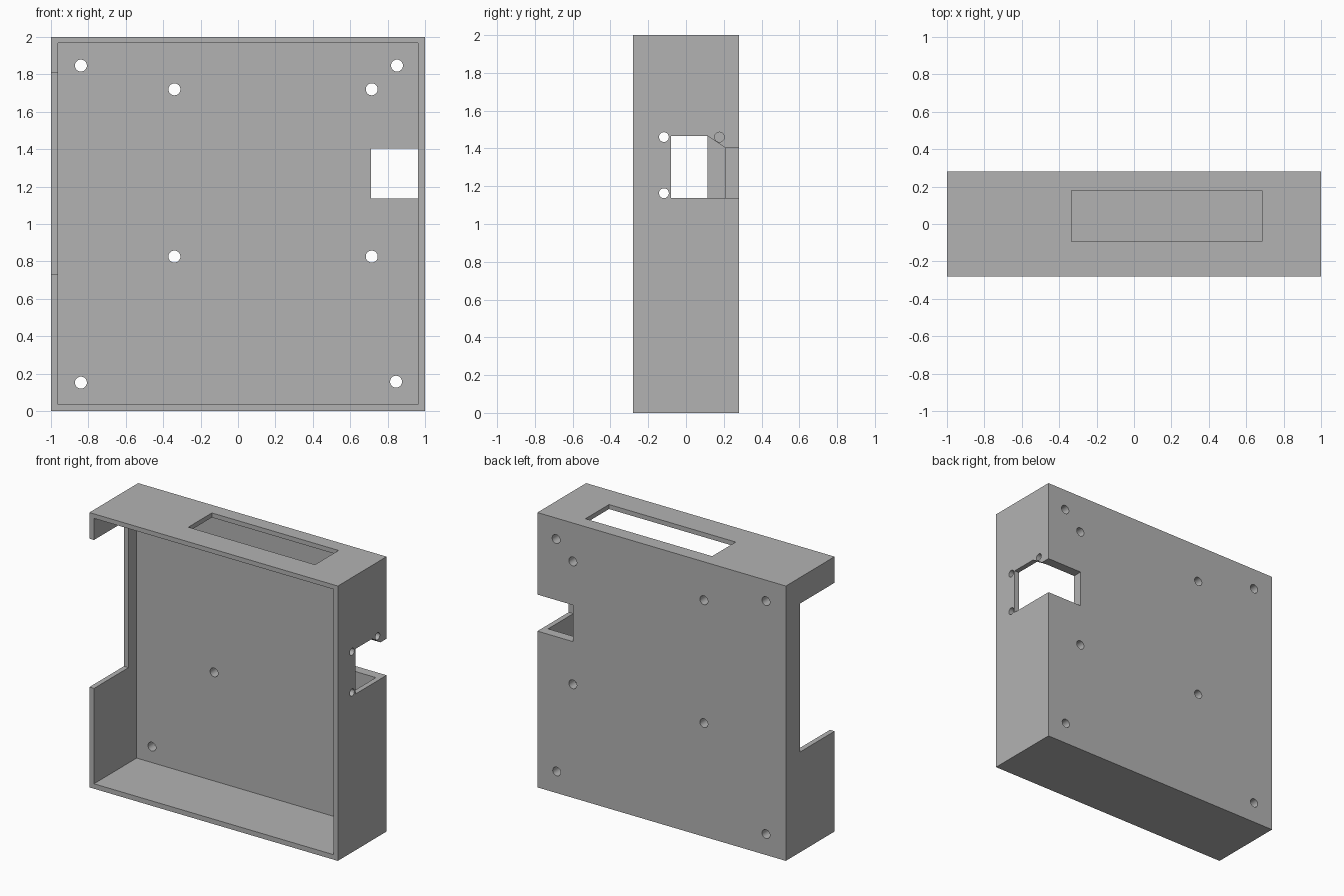
import bpy
import bmesh
from math import cos, sin, tau
from mathutils import Vector

default = bpy.data.objects.get("Cube")
if default:
    bpy.data.objects.remove(default, do_unlink=True)

grey = bpy.data.materials.new("plain grey")
grey.use_nodes = True
GREY = (0.45, 0.45, 0.45, 1)
grey.diffuse_color = GREY
grey.node_tree.nodes["Principled BSDF"].inputs["Base Color"].default_value = GREY


def prism(name, points, axis, start, end):
    """Extrude a closed outline along an axis; the outline uses the other two axes in order."""
    def place(p, along):
        co = list(p)
        co.insert("xyz".index(axis), along)
        return Vector(co)

    bm = bmesh.new()
    face = bm.faces.new([bm.verts.new(place(p, start)) for p in points])
    top = bmesh.ops.extrude_face_region(bm, geom=[face])["geom"]
    shift = place((0, 0), end - start)
    bmesh.ops.translate(bm, vec=shift, verts=[v for v in top if isinstance(v, bmesh.types.BMVert)])
    bmesh.ops.recalc_face_normals(bm, faces=bm.faces)
    mesh = bpy.data.meshes.new(name)
    bm.to_mesh(mesh)
    bm.free()
    mesh.materials.append(grey)
    obj = bpy.data.objects.new(name, mesh)
    bpy.context.collection.objects.link(obj)
    return obj


def rect(a0, a1, b0, b1):
    return [(a0, b0), (a1, b0), (a1, b1), (a0, b1)]


def circle(a, b, r, sides=32):
    return [(a + r * cos(tau * i / sides), b + r * sin(tau * i / sides)) for i in range(sides)]


# Case body and its dimensions
DEPTH, BACK, WALL = 0.28, 0.21, 0.963
case = prism("enclosure", rect(-1, 1, 0, 2), "y", -DEPTH, DEPTH)

cutters = [
    # Hollow interior, open at the front
    prism("interior_cutter", rect(-WALL, WALL, 0.036, 1.967), "y", -0.4, BACK),
    # Long slot in the top wall
    prism("top_slot_cutter", rect(-0.335, 0.685, -0.093, 0.178), "z", 1.9, 2.1),
    # Side wall cutout, open at the front
    prism("side_opening_cutter", rect(-0.4, 0.115, 0.73, 1.81), "x", -1.1, -0.9),
    # Chamfered socket opening in the other side wall
    prism("socket_cutter", [(-0.08, 1.137), (-0.08, 1.465), (0.115, 1.465),
                            (BACK, 1.403), (0.4, 1.403), (0.4, 1.137)], "x", 0.94, 1.1),
    # Notch continuing the socket opening through the back panel
    prism("back_notch_cutter", rect(0.712, 1.1, 1.137, 1.403), "y", 0.19, 0.4),
]

# Mounting holes in the back panel
for x, z in [(-0.84, 1.847), (0.85, 1.847), (-0.84, 0.152), (0.845, 0.157),
             (-0.34, 1.72), (0.715, 1.72), (-0.34, 0.826), (0.715, 0.826)]:
    cutters.append(prism("back_hole_cutter", circle(x, z, 0.032), "y", 0.15, 0.4))

# Screw holes around the socket opening
for y, z in [(-0.117, 1.46), (-0.117, 1.163), (0.177, 1.46)]:
    cutters.append(prism("socket_hole_cutter", circle(y, z, 0.026), "x", 0.9, 1.1))

# Cut every opening, then bake the result
for cutter in cutters:
    cutter.hide_render = True
    mod = case.modifiers.new(cutter.name, "BOOLEAN")
    mod.operation = "DIFFERENCE"
    mod.solver = "EXACT"
    mod.object = cutter

depsgraph = bpy.context.evaluated_depsgraph_get()
depsgraph.update()
baked = bpy.data.meshes.new_from_object(case.evaluated_get(depsgraph))
case.modifiers.clear()
case.data = baked
for cutter in cutters:
    bpy.data.objects.remove(cutter, do_unlink=True)

# Smooth hole walls with crisp edges
bpy.ops.object.select_all(action="DESELECT")
case.select_set(True)
bpy.context.view_layer.objects.active = case
bpy.ops.object.shade_smooth_by_angle(angle=0.5)
